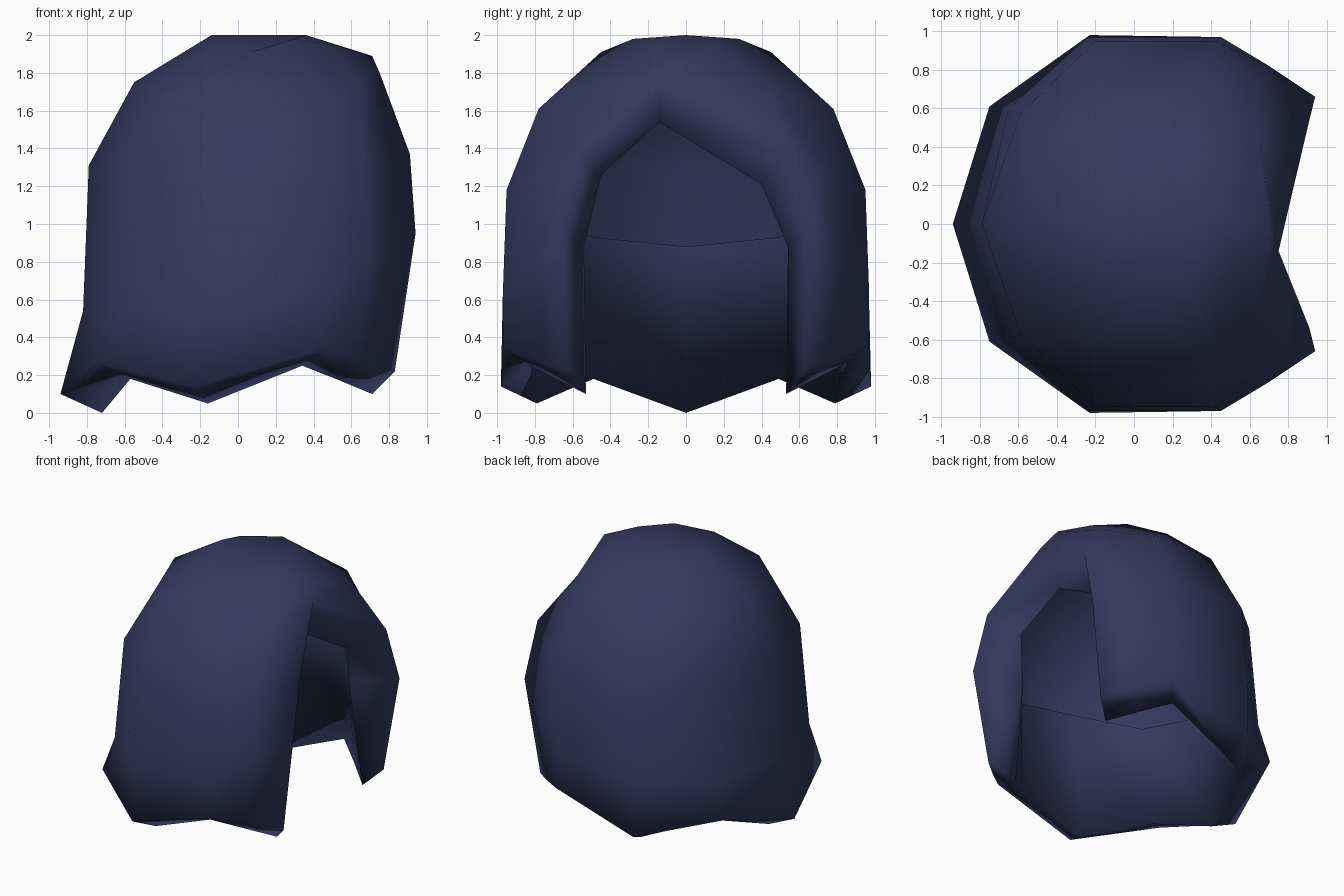
import bpy, bmesh, math

if "Cube" in bpy.data.objects:
    bpy.data.objects.remove(bpy.data.objects["Cube"])

# Half profiles (y >= 0): columns run from the face opening round to the back,
# each listing points from the lower hem upwards.
OUTER = [
    [(.83, .62, .22), (.94, .66, .95), (.91, .54, 1.37), (.75, -.14, 1.80), (.71, 0, 1.89)],
    [(.64, .80, .28), (.70, .82, .79), (.67, .75, 1.28), (.65, .46, 1.72), (.52, .15, 1.945)],
    [(.45, .97, .34), (.45, .97, .62), (.42, .95, 1.18), (.40, .78, 1.61), (.30, .28, 1.98)],
    [(-.23, .98, .14), (-.24, .97, .55), (-.20, .95, 1.18), (-.22, .59, 1.75), (.07, .45, 1.91)],
    [(-.75, .61, .27), (-.65, .60, .54), (-.59, .57, 1.32), (-.45, .36, 1.69), (-.12, .20, 1.96)],
    [(-.94, 0, .10), (-.82, 0, .54), (-.79, 0, 1.31), (-.55, 0, 1.75), (-.14, 0, 2.0)],
]
# Lining folded up inside the hem, ending in a free edge
LINING = [
    [(.71, .53, .10), (.58, .54, .88)],
    [(.53, .68, .175), (.47, .69, .93)],
    [(.34, .83, .25), (.34, .83, .98)],
    [(-.16, .79, .05), (-.14, .81, 1.05)],
    [(-.57, .49, .18), (-.49, .49, .93)],
    [(-.72, 0, 0), (-.66, 0, .88)],
]
# Inner edge of the face opening above the lining, uneven left to right
ARCH = {0: (.67, .40, 1.21), -1: (.67, -.45, 1.26)}
ARCH_PEAK = (.57, -.14, 1.54)

bm = bmesh.new()


def face(*verts):
    bm.faces.new(verts)


def wrap(half):
    """Mirror the half columns and skin them from one cheek to the other."""
    far = [[(x, y if i == 0 and j >= 3 else -y, z) for j, (x, y, z) in enumerate(col)]
           for i, col in enumerate(half[:-1])]
    cols = [[bm.verts.new(p) for p in col] for col in half + far[::-1]]
    for a, b in zip(cols, cols[1:]):
        for j in range(len(a) - 1):
            face(a[j], b[j], b[j + 1], a[j + 1])
    return cols


outer = wrap(OUTER)
lining = wrap(LINING)

# Crown
top = bm.verts.new((.36, 0, 2.0))
for a, b in zip(outer, outer[1:]):
    face(a[-1], b[-1], top)

# Hem joining shell and lining
for a, b, c, d in zip(outer, outer[1:], lining[1:], lining):
    face(a[0], b[0], c[0], d[0])

# Thick rim around the face opening
peak = bm.verts.new(ARCH_PEAK)
for side, arch in ARCH.items():
    rim = lining[side] + [bm.verts.new(arch), peak]
    for j in range(3):
        face(outer[side][j], outer[side][j + 1], rim[j + 1], rim[j])

bmesh.ops.remove_doubles(bm, verts=bm.verts, dist=.001)
bmesh.ops.recalc_face_normals(bm, faces=bm.faces)

mesh = bpy.data.meshes.new("hair_shell")
bm.to_mesh(mesh)
bm.free()
hair = bpy.data.objects.new("hair_shell", mesh)
bpy.context.collection.objects.link(hair)

navy = bpy.data.materials.new("dark_navy")
navy.diffuse_color = (.034, .042, .115, 1)
navy.use_nodes = True
navy.node_tree.nodes["Principled BSDF"].inputs["Base Color"].default_value = navy.diffuse_color
mesh.materials.append(navy)

bpy.context.view_layer.objects.active = hair
hair.select_set(True)
bpy.ops.object.shade_smooth_by_angle(angle=math.radians(180))
